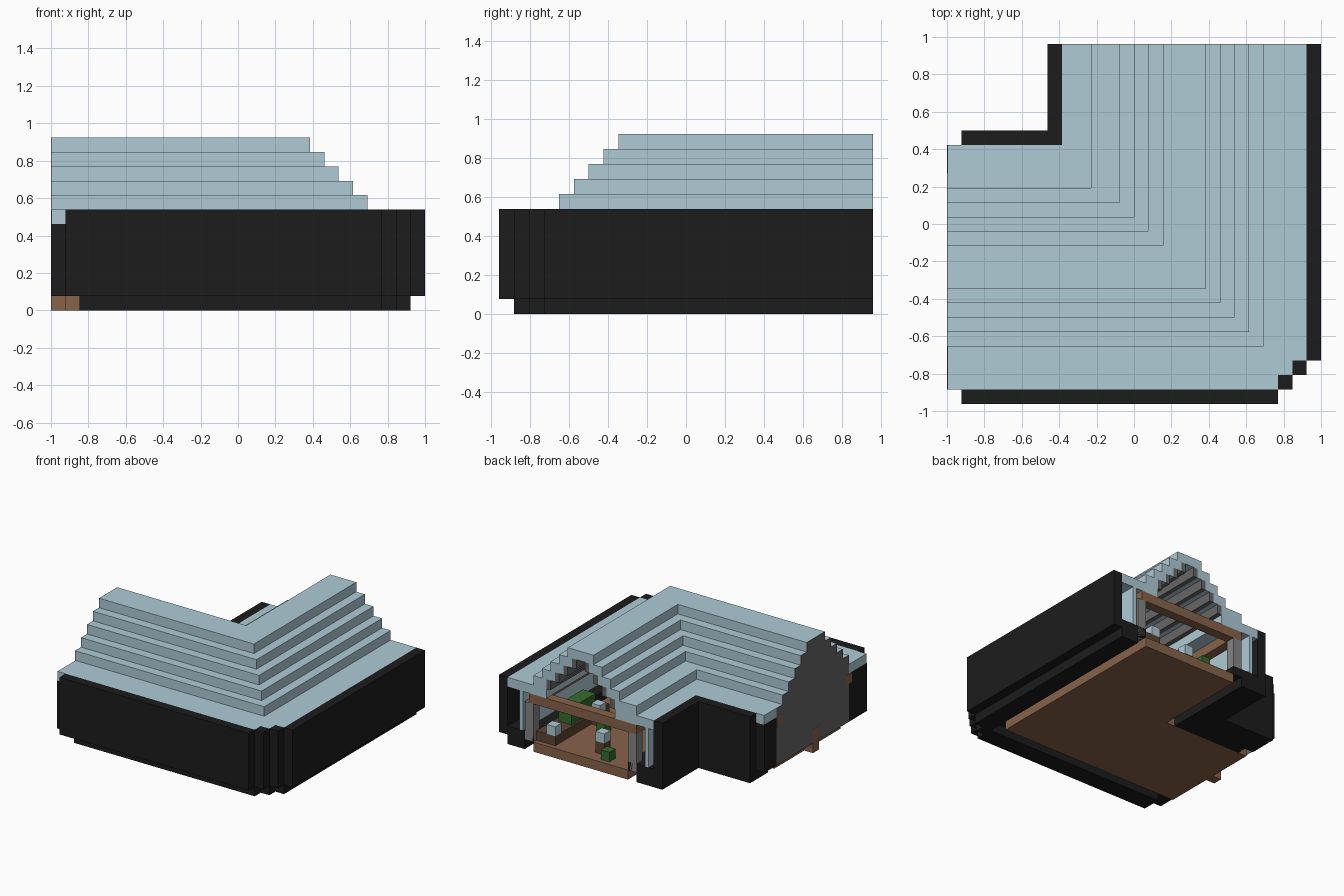
import bpy, bmesh

cube = bpy.data.objects.get("Cube")
if cube:
    bpy.data.objects.remove(cube, do_unlink=True)

V = 1 / 13          # one block
YE, XE = 12.5, -12.95   # ends of the two wings


def material(name, rgb):
    m = bpy.data.materials.new(name)
    m.use_nodes = True
    m.diffuse_color = (*rgb, 1)
    m.node_tree.nodes["Principled BSDF"].inputs["Base Color"].default_value = (*rgb, 1)
    return m


BLUE = material("pale_blue", (0.43, 0.6, 0.67))
BLACK = material("black", (0.0115, 0.0115, 0.0115))
BROWN = material("wood_brown", (0.245, 0.126, 0.068))
DARK_BROWN = material("dark_brown", (0.11, 0.058, 0.034))
GREEN = material("leaf_green", (0.036, 0.15, 0.025))
GREY = material("smoked_grey", (0.135, 0.135, 0.135))
LIGHT_GREY = material("light_grey", (0.24, 0.235, 0.24))


def prism(name, outline, z0, z1, mat):
    """Extrude a flat outline, given in blocks, from z0 to z1."""
    bm = bmesh.new()
    face = bm.faces.new([bm.verts.new((x * V, y * V, z0 * V)) for x, y in outline])
    up = bmesh.ops.extrude_face_region(bm, geom=[face])["geom"]
    bmesh.ops.translate(bm, vec=(0, 0, (z1 - z0) * V),
                        verts=[g for g in up if isinstance(g, bmesh.types.BMVert)])
    bmesh.ops.recalc_face_normals(bm, faces=bm.faces)
    mesh = bpy.data.meshes.new(name)
    bm.to_mesh(mesh)
    bm.free()
    mesh.materials.append(mat)
    ob = bpy.data.objects.new(name, mesh)
    bpy.context.collection.objects.link(ob)


def box(name, x0, x1, y0, y1, z0, z1, mat):
    prism(name, [(x0, y0), (x1, y0), (x1, y1), (x0, y1)], z0, z1, mat)


def bend(u, steps, xe):
    """Path along both wings at offset u, its corner cut into block steps."""
    pts = [(u, YE), (u, 0.5 - u + steps)]
    for i in range(steps):
        y = 0.5 - u + steps - i
        pts += [(u - i - 1, y), (u - i - 1, y - 1)]
    return pts + [(xe, 0.5 - u)]


def band(name, u0, u1, z0, z1, mat, cut0=0, cut1=0, xe=XE):
    """L-shaped strip between two offsets, following both wings."""
    prism(name, bend(u1, cut1, xe) + bend(u0, cut0, xe)[::-1], z0, z1, mat)


# Floor and black foundation
band("floor", -2, 9, 0, 1, BROWN, xe=-12)
band("outer_foundation", 10, 12, 0, 1, BLACK, 0, 2, xe=-11)
band("outer_sill", 9, 12, 1, 1.9, BLACK, 0, 2)
band("inner_foundation", -6, -3, 0, 1, BLACK, xe=-12)
box("inner_foundation_filler", -11, -3, 2.5, 3.5, 0, 1, BLACK)
band("inner_sill", -5, -2, 1, 1.9, BLACK)

# Walls with pale panels inside
band("outer_wall", 12, 13, 1, 7, BLACK, 2, 3, xe=-12)
band("inner_wall", -6, -5, 1, 7, BLACK, xe=-12)
band("outer_panel", 10.2, 10.6, 1.9, 6, BLUE)
band("inner_panel", -4.4, -4, 1.9, 6, BLUE)

# Eaves and stepped roof shell with a dark lining
band("outer_eave", 7.5, 12, 6, 7, BLUE, 0, 2)
band("inner_eave", -5, -0.5, 6, 7, BLUE)
for k in range(4):
    lo, hi = k - 2, 9 - k
    z = 7 + k
    band(f"outer_roof_step_{k}", hi - 1.5, hi, z, z + 1, BLUE)
    band(f"inner_roof_step_{k}", lo, lo + 1.5, z, z + 1, BLUE)
    band(f"outer_lining_{k}", hi - 2, hi - 1.5, z, z + 1, GREY)
    band(f"inner_lining_{k}", lo + 1.5, lo + 2, z, z + 1, GREY)
band("roof_ridge", 2, 5, 11, 12, BLUE)
box("inner_roof_ledge", -3, -2, 2.5, YE, 7, 8, BLUE)

# Smoked end wall of the side wing, in steps
box("end_wall", -13, XE, -8.5, 3.5, 1, 7, GREY)
for k in range(5):
    box(f"end_gable_{k}", -13, XE, k - 8.5, 2.5 - k, 7 + k, 8 + k, GREY)
box("front_end_post", -13, -12, -11.5, -8.5, 1, 6, BLACK)
box("back_end_post", -13, -12, 3.5, 5.5, 1, 6, BLACK)
box("end_step", -13.01, -12, -3.5, -2.5, 0, 2.5, BROWN)

# Timber beams along the wings and across the open end
band("outer_beam", 8.5, 9.5, 5, 6, BROWN, xe=-13.01)
band("inner_beam", -3, -2, 5, 6, BROWN, xe=-13.01)
box("cross_beam", -2, 8.5, 11.5, YE, 5, 6, BROWN)
for name, x in (("left_post", 9), ("right_post", -3)):
    box(name, x, x + 1, 11.5, YE, 1, 5, LIGHT_GREY)

# Furnishings and plants
box("bench", 6.8, 9, 3, 12, 1, 2, DARK_BROWN)
box("hedge", 7, 8.5, 5, 9, 2, 3.8, GREEN)
box("bench_box", 6.8, 7.8, 11, 12, 2, 3, BLUE)
for i, (x, y) in enumerate(((0.5, 11), (4.5, 6))):
    box(f"planter_{i}", x, x + 1, y, y + 1, 1, 2, GREEN)
    box(f"planter_stand_{i}", x + 1.3, x + 2.3, y - 1, y, 1, 2.2, DARK_BROWN)
    box(f"planter_top_{i}", x + 1.3, x + 2.3, y - 1, y, 2.2, 3.2, BLUE)
box("table", -9, -5, -7, -5, 1, 2, DARK_BROWN)
box("table_plant", -8, -6, -6.5, -5.5, 2, 3, GREEN)
